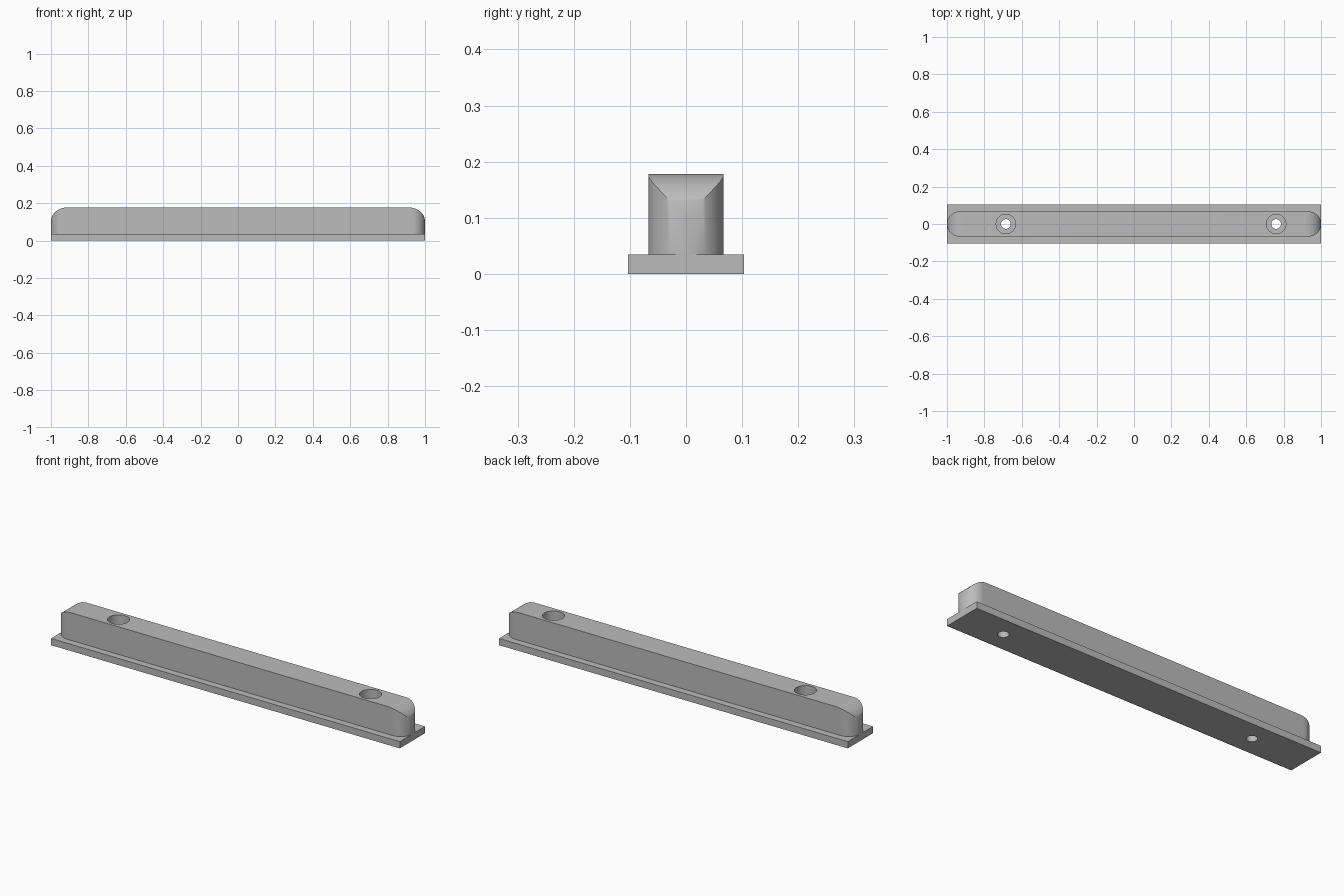
import bpy
import bmesh
from math import sin, cos, pi, sqrt, radians

BASE_TOP, RAIL_TOP = 0.035, 0.178
BASE_HALF, RAIL_HALF = 0.103, 0.067
NOSE_X, NOSE_Z = 0.09, 0.075          # size of the rounding on the upper ends
HOLES = (-0.685, 0.76)
BORE_FLOOR = 0.05

if "Cube" in bpy.data.objects:
    bpy.data.objects.remove(bpy.data.objects["Cube"])

grey = bpy.data.materials.new("grey")
grey.use_nodes = True
colour = (0.5, 0.5, 0.5, 1)
grey.diffuse_color = colour
grey.node_tree.nodes["Principled BSDF"].inputs["Base Color"].default_value = colour


def drill(part, x, radius, low, high):
    """Cut a vertical round hole through a part."""
    bpy.ops.mesh.primitive_cylinder_add(
        vertices=40, radius=radius, depth=high - low, location=(x, 0, (low + high) / 2))
    cutter = bpy.context.object
    cutter.name = "hole_cutter"
    cutter.hide_render = True
    mod = part.modifiers.new("hole", "BOOLEAN")
    mod.operation, mod.solver, mod.object = "DIFFERENCE", "EXACT", cutter
    bpy.context.view_layer.objects.active = part
    bpy.ops.object.modifier_apply(modifier=mod.name)
    bpy.data.objects.remove(cutter)


def finish(part):
    part.data.materials.clear()
    part.data.materials.append(grey)
    bpy.ops.object.select_all(action="DESELECT")
    part.select_set(True)
    bpy.context.view_layer.objects.active = part
    bpy.ops.object.shade_smooth_by_angle(angle=radians(35))


# Flat base strip
bpy.ops.mesh.primitive_cube_add(size=1, location=(0, 0, BASE_TOP / 2))
base = bpy.context.object
base.name = "base_strip"
base.scale = (2, 2 * BASE_HALF, BASE_TOP)
bpy.ops.object.transform_apply(location=True, scale=True)

# Rail: rectangular sections along x, narrowing and dropping at the ends
half = [(1 - NOSE_X, RAIL_HALF), (0.92, RAIL_HALF)]
for i in range(15):
    t = pi / 2 * i / 14
    half.append((1 - RAIL_HALF + RAIL_HALF * sin(t), RAIL_HALF * cos(t)))
stations = [(-x, w) for x, w in reversed(half)] + half

bm = bmesh.new()
rings = []
for x, w in stations:
    u = min(1, max(0, (abs(x) - 1 + NOSE_X) / NOSE_X))
    top = RAIL_TOP - NOSE_Z * (1 - sqrt(1 - u * u))
    rings.append([bm.verts.new(p) for p in (
        (x, -w, BASE_TOP), (x, w, BASE_TOP), (x, w, top), (x, -w, top))])
for a, b in zip(rings, rings[1:]):
    for i in range(4):
        j = (i + 1) % 4
        bm.faces.new((a[i], a[j], b[j], b[i]))
bmesh.ops.remove_doubles(bm, verts=bm.verts, dist=1e-5)
bmesh.ops.recalc_face_normals(bm, faces=bm.faces)
mesh = bpy.data.meshes.new("rail")
bm.to_mesh(mesh)
bm.free()
rail = bpy.data.objects.new("rail", mesh)
bpy.context.collection.objects.link(rail)

# Counterbored screw holes
for x in HOLES:
    drill(rail, x, 0.052, BORE_FLOOR, 0.3)
    drill(rail, x, 0.026, -0.1, 0.1)
    drill(base, x, 0.026, -0.1, 0.1)

finish(base)
finish(rail)
